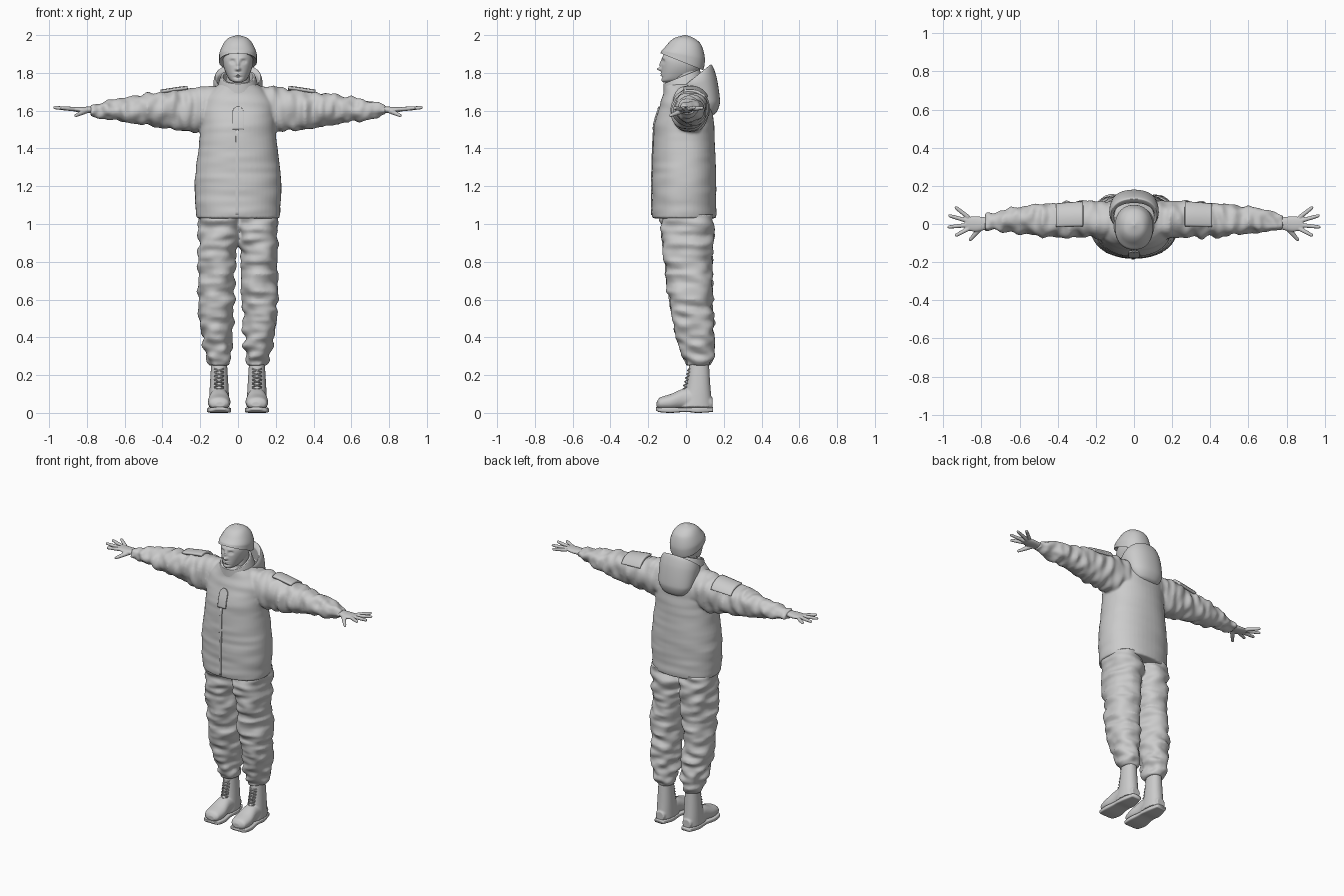
import bpy, bmesh, math
from mathutils import Vector, noise

cube = bpy.data.objects.get("Cube")
if cube:
    bpy.data.objects.remove(cube)

shade = 0.6
grey = bpy.data.materials.new("plain grey")
grey.use_nodes = True
grey.diffuse_color = (shade, shade, shade, 1)
grey.node_tree.nodes["Principled BSDF"].inputs["Base Color"].default_value = grey.diffuse_color


# Cross-sections of upright parts, arms and feet
def level(z, outer, front, back, inner=None, tilt=0):
    return (z, -outer if inner is None else inner, outer, front, back, tilt)


def arm_section(x, front, back, bottom, top):
    return (x, front, back, bottom, top, 0)


def foot_section(y, inner, outer, top, bottom):
    return (y, inner, outer, bottom, top, 0)


def spline(rows, u):
    """Smooth, overshoot-free interpolation between cross-sections."""
    i = min(int(u), len(rows) - 2)
    f = u - i

    def tangent(k, column):
        before, here, after = (rows[max(0, min(j, len(rows) - 1))][column] for j in (k - 1, k, k + 1))
        rise, run_on = here - before, after - here
        if k in (0, len(rows) - 1):
            return rise + run_on
        return 2 * rise * run_on / (rise + run_on) if rise * run_on > 0 else 0

    out = []
    for column, (a, b) in enumerate(zip(rows[i], rows[i + 1])):
        ease = f * f * (3 - 2 * f)
        out.append(a + (b - a) * ease + tangent(i, column) * f * (1 - f) ** 2
                   - tangent(i + 1, column) * f * f * (1 - f))
    return out


def point(rows, u, angle, axis="z", side=1, power=2.2, wrinkle=0, offset=0):
    """Point on the surface lofted through the cross-sections."""
    t, a_low, a_high, b_low, b_high, tilt = spline(rows, u)
    c, s = math.cos(angle), math.sin(angle)
    if wrinkle:
        stretch = Vector((c, s, t * 24))
        offset += wrinkle * noise.noise(stretch + Vector((side * 5, 0, 0)))
    a = (a_low + a_high) / 2 + ((a_high - a_low) / 2 + offset) * math.copysign(abs(c) ** (2 / power), c)
    b = (b_low + b_high) / 2 + ((b_high - b_low) / 2 + offset) * math.copysign(abs(s) ** (2 / power), s)
    t += tilt * b
    x, y, z = {"x": (t, a, b), "y": (a, t, b), "z": (a, b, t)}[axis]
    return Vector((x * side, y, z))


def skin(name, rings, closed=True):
    """Bridge rings of points into a smooth surface."""
    bm = bmesh.new()
    grid = [[bm.verts.new(v) for v in ring] for ring in rings]
    count = len(grid[0])
    for ring, above in zip(grid, grid[1:]):
        for j in range(count if closed else count - 1):
            k = (j + 1) % count
            bm.faces.new((ring[j], ring[k], above[k], above[j]))
    if closed:
        bm.faces.new(grid[0])
        bm.faces.new(grid[-1])
    bmesh.ops.recalc_face_normals(bm, faces=bm.faces)
    for face in bm.faces:
        face.smooth = True
    mesh = bpy.data.meshes.new(name)
    bm.to_mesh(mesh)
    bm.free()
    mesh.materials.append(grey)
    ob = bpy.data.objects.new(name, mesh)
    bpy.context.collection.objects.link(ob)
    return ob


def loft(name, rows, axis="z", side=1, power=2.2, wrinkle=0, segments=48, steps=12):
    return skin(name, [[point(rows, i / steps, math.tau * j / segments, axis, side, power, wrinkle)
                        for j in range(segments)] for i in range((len(rows) - 1) * steps + 1)])


def tube(name, path, radii, segments=10):
    rings = []
    for i, p in enumerate(path):
        ahead, behind = path[min(i + 1, len(path) - 1)], path[max(i - 1, 0)]
        turn = (ahead - behind).to_track_quat("Z", "Y")
        angles = [math.tau * j / segments for j in range(segments)]
        rings.append([p + turn @ Vector((math.cos(a), math.sin(a), 0)) * radii[i] for a in angles])
    return skin(name, rings)


def select_only(obs):
    bpy.ops.object.select_all(action="DESELECT")
    for ob in obs:
        ob.select_set(True)
    bpy.context.view_layer.objects.active = obs[0]


def panel(name, rows, start, end, middle, spread, thickness, rounding=0, **form):
    """Thin panel that follows a lofted form, optionally rounded at its far end."""
    rings, steps = [], 16
    for i in range(steps + 1):
        f = i / steps
        width = math.radians(spread)
        if rounding and f > 1 - rounding:
            width *= math.sqrt(max(0.05, 1 - ((f - 1 + rounding) / rounding) ** 2))
        rings.append([point(rows, start + (end - start) * f, math.radians(middle) + width * (j / steps - 0.5),
                            offset=thickness / 3, **form) for j in range(steps + 1)])
    ob = skin(name, rings, closed=False)
    solid = ob.modifiers.new("thickness", "SOLIDIFY")
    solid.thickness, solid.offset = thickness, 0
    select_only([ob])
    bpy.ops.object.shade_smooth_by_angle(angle=math.radians(40))


def fuse(name, obs, voxel, passes=4):
    """Merge overlapping pieces into one continuous skin."""
    select_only(obs)
    bpy.ops.object.join()
    ob = bpy.context.view_layer.objects.active
    ob.name = name
    remesh = ob.modifiers.new("merge", "REMESH")
    remesh.mode, remesh.voxel_size, remesh.use_smooth_shade = "VOXEL", voxel, True
    soften = ob.modifiers.new("soften", "SMOOTH")
    soften.factor, soften.iterations = 0.5, passes


sides = {"left": 1, "right": -1}

# Jacket: torso and sleeves merged
torso = [level(z=1.03, outer=.22, front=-.18, back=.16), level(z=1.2, outer=.23, front=-.18, back=.16),
         level(z=1.5, outer=.2, front=-.17, back=.15), level(z=1.62, outer=.2, front=-.14, back=.14),
         level(z=1.7, outer=.15, front=-.12, back=.12), level(z=1.75, outer=.09, front=-.11, back=.1)]
sleeve = [arm_section(x=.05, front=-.09, back=.12, bottom=1.5, top=1.73),
          arm_section(x=.25, front=-.07, back=.12, bottom=1.49, top=1.72),
          arm_section(x=.4, front=-.07, back=.11, bottom=1.51, top=1.7),
          arm_section(x=.6, front=-.05, back=.09, bottom=1.54, top=1.67),
          arm_section(x=.78, front=-.03, back=.05, bottom=1.57, top=1.63)]
fuse("jacket", [loft("torso", torso, wrinkle=.005)]
     + [loft("sleeve", sleeve, "x", side, wrinkle=.02) for side in sides.values()], voxel=.0075)
panel("chest_flap", torso, start=2, end=3, middle=-90, spread=14, thickness=.009, rounding=.35)
panel("front_placket", torso, start=.1, end=2, middle=-91, spread=3, thickness=.006)
for word, side in sides.items():
    panel(word + "_shoulder_pocket", sleeve, start=1.1, end=2.05, middle=70, spread=76, thickness=.016,
          axis="x", side=side)

# Collar and hood, each with a rolled lip and a hollow inside
loft("collar", [level(z=1.68, outer=.12, front=-.12, back=.11, tilt=.1),
                level(z=1.79, outer=.09, front=-.12, back=.07, tilt=.4),
                level(z=1.79, outer=.08, front=-.11, back=.06, tilt=.4),
                level(z=1.73, outer=.07, front=-.1, back=.06, tilt=.3)])
loft("hood", [level(z=1.57, outer=.04, front=.1, back=.13), level(z=1.59, outer=.08, front=.08, back=.16),
              level(z=1.65, outer=.12, front=.02, back=.18), level(z=1.72, outer=.13, front=-.03, back=.16, tilt=.4),
              level(z=1.74, outer=.12, front=-.04, back=.13, tilt=.8),
              level(z=1.73, outer=.11, front=-.03, back=.11, tilt=.8),
              level(z=1.68, outer=.1, front=-.02, back=.12, tilt=.4)])

# Head: a plain form with the face pushed in and out
loft("neck", [level(z=1.66, outer=.07, front=-.07, back=.07), level(z=1.83, outer=.06, front=-.07, back=.07)])
head = loft("head", [level(z=1.75, outer=.02, front=-.12, back=-.07), level(z=1.76, outer=.04, front=-.13, back=0),
                     level(z=1.79, outer=.06, front=-.13, back=.05), level(z=1.86, outer=.08, front=-.13, back=.09),
                     level(z=1.96, outer=.06, front=-.08, back=.06)], segments=144, steps=16)


def press(x, z, width, height, push):
    """Push the face forward (or back) around one spot, on both sides alike."""
    for v in head.data.vertices:
        if v.co.y < -.03:
            v.co.y -= push * math.exp(-((abs(v.co.x) - x) / width) ** 2 - ((v.co.z - z) / height) ** 2)


press(x=0, z=1.82, width=.012, height=.009, push=.023)     # nose tip
press(x=0, z=1.845, width=.008, height=.018, push=.01)     # nose bridge
press(x=.03, z=1.86, width=.014, height=.01, push=-.012)   # eye sockets
press(x=.03, z=1.858, width=.008, height=.005, push=.006)  # eyes
press(x=.026, z=1.88, width=.02, height=.006, push=.005)   # brows
for lip in (1.787, 1.797):
    press(x=0, z=lip, width=.017, height=.004, push=.006)
press(x=0, z=1.776, width=.02, height=.005, push=-.005)    # hollow above the chin

# Knitted cap, lower at the back
loft("cap", [level(z=1.86, outer=.08, front=-.12, back=.08, tilt=-.4),
             level(z=1.85, outer=.1, front=-.135, back=.09, tilt=-.4),
             level(z=1.89, outer=.1, front=-.13, back=.1, tilt=-.2),
             level(z=1.95, outer=.08, front=-.1, back=.08), level(z=1.985, outer=.05, front=-.06, back=.04),
             level(z=2, outer=.005, front=-.01, back=0)])

# Trousers: two legs merged at the top
leg = [level(z=1.05, inner=-.01, outer=.21, front=-.13, back=.14),
       level(z=.95, inner=-.01, outer=.21, front=-.13, back=.15),
       level(z=.85, inner=.01, outer=.21, front=-.12, back=.14),
       level(z=.6, inner=.02, outer=.21, front=-.09, back=.14),
       level(z=.4, inner=.03, outer=.19, front=-.05, back=.15),
       level(z=.3, inner=.04, outer=.17, front=-.02, back=.15),
       level(z=.25, inner=.05, outer=.15, front=0, back=.13)]
fuse("trousers", [loft("leg", leg, side=side, wrinkle=.022) for side in sides.values()], voxel=.0075)

shaft = [level(z=.29, inner=.06, outer=.14, front=.02, back=.12),
         level(z=.13, inner=.05, outer=.15, front=0, back=.13),
         level(z=.03, inner=.045, outer=.155, front=-.04, back=.14)]
foot = [foot_section(y=-.155, inner=.07, outer=.12, top=.06, bottom=.03),
        foot_section(y=-.14, inner=.05, outer=.15, top=.08, bottom=.02),
        foot_section(y=-.08, inner=.04, outer=.16, top=.1, bottom=.015),
        foot_section(y=0, inner=.05, outer=.15, top=.13, bottom=.02),
        foot_section(y=.06, inner=.05, outer=.15, top=.13, bottom=.015),
        foot_section(y=.14, inner=.07, outer=.13, top=.08, bottom=.02)]
# The sole follows the foot outline, raised at the toe and arch
sole = [foot_section(y * 1.03, inner - .004, outer + .004, top=.03, bottom=bottom - .015)
        for y, inner, outer, bottom, top, tilt in foot]
palm = [arm_section(x=.74, front=-.02, back=.03, bottom=1.585, top=1.625),
        arm_section(x=.83, front=-.04, back=.04, bottom=1.59, top=1.62),
        arm_section(x=.885, front=-.03, back=.035, bottom=1.6, top=1.62)]

for word, side in sides.items():
    # Boot with sole and crossed laces
    fuse(word + "_boot", [loft("shaft", shaft, side=side), loft("foot", foot, "y", side)], voxel=.005)
    loft(word + "_boot_sole", sole, "y", side, power=5)
    for i in range(6):
        eyelet = Vector((side * .1, .005 * i - .005, .125 + .02 * i))
        for reach in (-.025, .025):
            tube(word + "_lace", [eyelet + Vector((reach * k, abs(k) * .014 - .012, k * .009)) for k in (-1, 0, 1)],
                 [.0035] * 3, segments=6)

    # Hand with fingers fanned out, the thumb pointing forward and down
    parts = [loft("palm", palm, "x", side)]
    for i, length in enumerate((.09, .11, .11, .08)):
        fan = math.radians(38 - 22 * i)
        knuckle = Vector((side * .868, .035 - .02 * i, 1.608))
        reach = Vector((side * math.cos(fan), math.sin(fan), .08)) * length
        parts.append(tube("finger", [knuckle + reach * f for f in (0, .5, .93, 1)], [.012, .011, .009, .005]))
    root, thumb = Vector((side * .795, -.01, 1.604)), Vector((side * .068, -.077, -.032))
    parts.append(tube("thumb", [root + thumb * f for f in (0, .5, .93, 1)], [.015, .013, .009, .005]))
    fuse(word + "_hand", parts, voxel=.0035)
